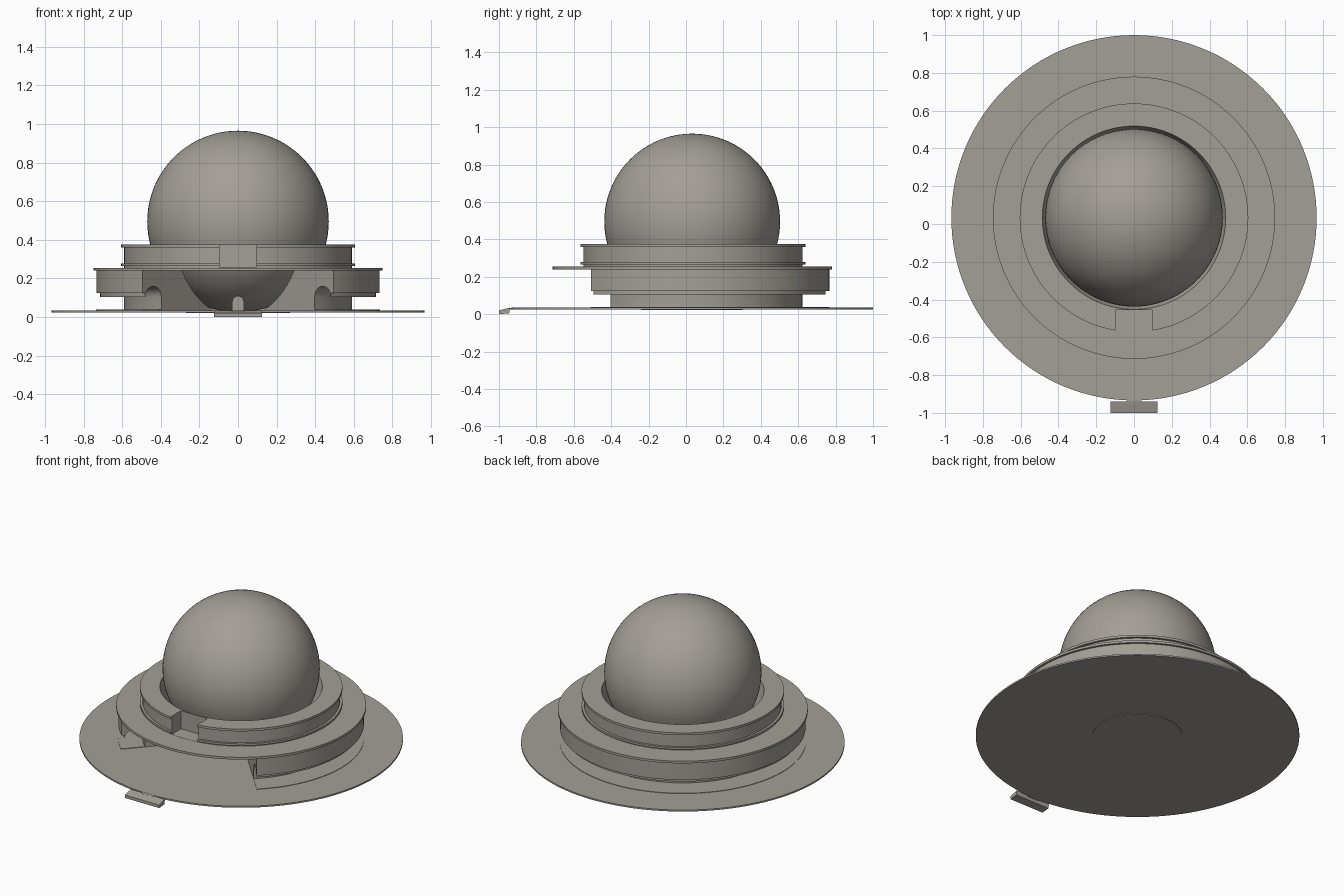
import bpy, bmesh, math

CY = 0.033          # shared axis of the round parts
SPHERE_Z = 0.495
SOCKET_R = 0.50
GAP = math.radians(42.3)   # half angle of the front opening

if "Cube" in bpy.data.objects:
    bpy.data.objects.remove(bpy.data.objects["Cube"])

stone = bpy.data.materials.new("warm_grey")
stone.use_nodes = True
colour = (0.37, 0.345, 0.31, 1)
stone.diffuse_color = colour
stone.node_tree.nodes["Principled BSDF"].inputs["Base Color"].default_value = colour


def finish(name, bm, smooth=True):
    bmesh.ops.recalc_face_normals(bm, faces=bm.faces)
    mesh = bpy.data.meshes.new(name)
    bm.to_mesh(mesh)
    bm.free()
    mesh.materials.append(stone)
    ob = bpy.data.objects.new(name, mesh)
    bpy.context.collection.objects.link(ob)
    if smooth:
        shade(ob)
    return ob


def shade(ob):
    bpy.ops.object.select_all(action='DESELECT')
    ob.select_set(True)
    bpy.context.view_layer.objects.active = ob
    bpy.ops.object.shade_smooth_by_angle(angle=math.radians(30))


def revolve(name, profile, half_gap=0.0, steps=128):
    """Sweep a closed (radius, z) profile round the axis, leaving a front gap."""
    bm = bmesh.new()
    full = half_gap == 0
    count = steps if full else steps + 1
    rings = []
    for i in range(count):
        a = half_gap + (2 * math.pi - 2 * half_gap) * i / steps
        rings.append([bm.verts.new((r * math.sin(a), CY - r * math.cos(a), z))
                      for r, z in profile])
    n = len(profile)
    for i in range(steps):
        a, b = rings[i], rings[(i + 1) % count]
        for j in range(n):
            k = (j + 1) % n
            bm.faces.new((a[j], a[k], b[k], b[j]))
    if not full:
        bm.faces.new(rings[0])
        bm.faces.new(rings[-1])
    return finish(name, bm)


def disc(name, radius, z0, z1):
    bm = bmesh.new()
    bmesh.ops.create_cone(bm, cap_ends=True, segments=128, radius1=radius,
                          radius2=radius, depth=z1 - z0)
    bmesh.ops.translate(bm, verts=bm.verts, vec=(0, CY, (z0 + z1) / 2))
    return finish(name, bm)


def prism(name, outline, axis, lo, hi):
    """Extrude a 2D outline along x (outline is y,z) or y (outline is x,z)."""
    bm = bmesh.new()
    place = (lambda p, t: (t, *p)) if axis == 'x' else (lambda p, t: (p[0], t, p[1]))
    ends = [[bm.verts.new(place(p, t)) for p in outline] for t in (lo, hi)]
    for e in ends:
        bm.faces.new(e)
    for i in range(len(outline)):
        j = (i + 1) % len(outline)
        bm.faces.new((ends[0][i], ends[0][j], ends[1][j], ends[1][i]))
    return finish(name, bm, False)


def socket(z):
    return math.sqrt(SOCKET_R ** 2 - (z - SPHERE_Z) ** 2)


def socket_wall(z0, z1, n=10):
    return [(socket(z), z) for z in (z0 + (z1 - z0) * i / n for i in range(n + 1))]


# Base plate with its underside boss and raised track
disc("base_plate", 0.967, 0.025, 0.035)
disc("underside_boss", 0.27, 0.021, 0.026)
revolve("raised_track", [(0.58, 0.034), (0.735, 0.034), (0.735, 0.038), (0.58, 0.038)], GAP)

# Front tab and its neck
prism("front_tab", [(-1, 0), (-0.945, 0.005), (-0.94, 0.035), (-1, 0.02)], 'x', -0.125, 0.125)
prism("tab_neck", [(-0.95, 0.025), (-0.92, 0.025), (-0.92, 0.035), (-0.95, 0.033)], 'x', -0.04, 0.04)

# Lower housing: spherical inside, arched channel beneath the outer lip
arch = [(0.652 + 0.062 * math.cos(t), 0.105 + 0.055 * math.sin(t))
        for t in (math.pi * i / 12 for i in range(13))]
lower = [(0.733, 0.241), (0.733, 0.125), (0.714, 0.125)] + arch + [(0.59, 0.034)]
revolve("lower_housing", lower + socket_wall(0.034, 0.241), GAP)

# Wide middle flange
revolve("middle_flange", [(0.747, 0.24), (0.747, 0.255)] + socket_wall(0.255, 0.24, 2))

# Upper collar with two rims
collar = [(0.59, 0.254), (0.59, 0.265), (0.605, 0.265), (0.605, 0.278), (0.59, 0.278),
          (0.59, 0.36), (0.605, 0.36), (0.605, 0.375)]
upper = revolve("upper_collar", collar + socket_wall(0.375, 0.254, 6))

# Square notch in the front of the collar
cutter = prism("notch_cutter", [(-0.7, 0.256), (-0.456, 0.256), (-0.456, 0.45), (-0.7, 0.45)],
               'x', -0.097, 0.097)
cutter.hide_render = True
mod = upper.modifiers.new("notch", 'BOOLEAN')
mod.operation = 'DIFFERENCE'
mod.solver = 'EXACT'
mod.object = cutter
bpy.context.view_layer.objects.active = upper
bpy.ops.object.modifier_apply(modifier=mod.name)
bpy.data.objects.remove(cutter)
shade(upper)

# Small arched stop under the ball
stop = [(-0.03, 0.034), (0.03, 0.034)]
stop += [(0.03 * math.cos(t), 0.08 + 0.03 * math.sin(t))
         for t in (math.pi * i / 10 for i in range(11))]
prism("arched_stop", stop, 'y', -0.26, -0.17)

# Ball
bm = bmesh.new()
bmesh.ops.create_uvsphere(bm, u_segments=96, v_segments=48, radius=0.47)
bmesh.ops.translate(bm, verts=bm.verts, vec=(0, CY, SPHERE_Z))
finish("ball", bm)
